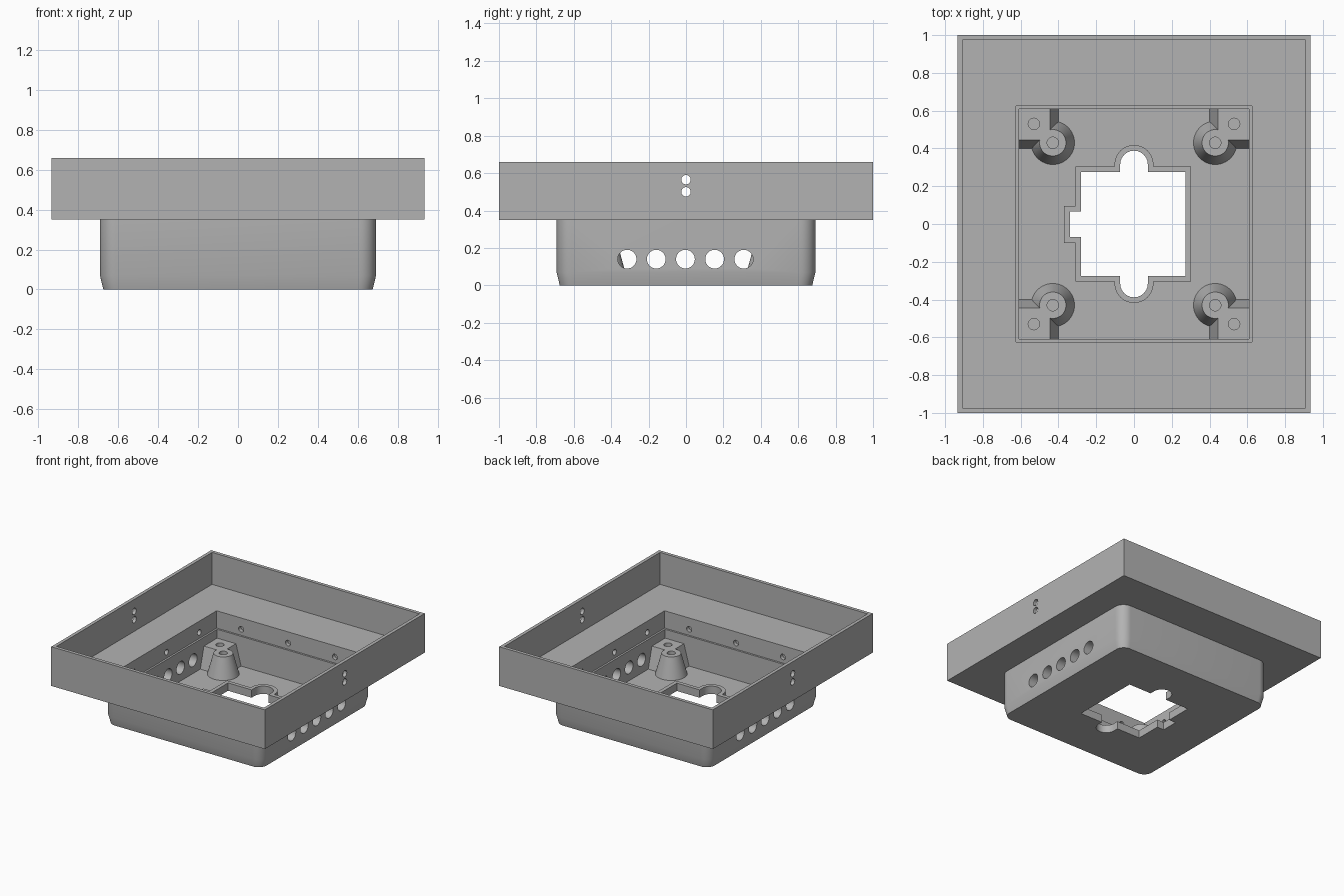
import bpy, bmesh, math

cube = bpy.data.objects.get("Cube")
if cube:
    bpy.data.objects.remove(cube, do_unlink=True)

grey = bpy.data.materials.new("plain_grey")
grey.use_nodes = True
GREY = (0.45, 0.45, 0.45, 1)
grey.diffuse_color = GREY
grey.node_tree.nodes["Principled BSDF"].inputs["Base Color"].default_value = GREY


def loft(name, levels):
    """Closed solid through (outline, height) levels with equal point counts."""
    bm = bmesh.new()
    rings = [[bm.verts.new((x, y, z)) for x, y in pts] for pts, z in levels]
    bm.faces.new(rings[0])
    bm.faces.new(rings[-1])
    n = len(rings[0])
    for a, b in zip(rings, rings[1:]):
        for i in range(n):
            j = (i + 1) % n
            bm.faces.new((a[i], a[j], b[j], b[i]))
    bmesh.ops.recalc_face_normals(bm, faces=bm.faces)
    mesh = bpy.data.meshes.new(name)
    bm.to_mesh(mesh)
    bm.free()
    mesh.materials.append(grey)
    ob = bpy.data.objects.new(name, mesh)
    bpy.context.collection.objects.link(ob)
    return ob


def rect(x0, x1, y0, y1):
    return [(x0, y0), (x1, y0), (x1, y1), (x0, y1)]


def square(h):
    return rect(-h, h, -h, h)


def arc(cx, cy, r, start, end, steps):
    angles = [math.radians(start + (end - start) * i / steps) for i in range(steps + 1)]
    return [(cx + r * math.cos(a), cy + r * math.sin(a)) for a in angles]


def circle(cx, cy, r):
    return arc(cx, cy, r, 0, 360, 48)[:-1]


def rounded(h, r):
    c = h - r
    corners = ((c, c), (-c, c), (-c, -c), (c, -c))
    return [p for k, (x, y) in enumerate(corners)
            for p in arc(x, y, r, 90 * k, 90 * k + 90, 10)]


def port_outline(g):
    """Floor opening with round ends and a side notch, grown by g."""
    x0, x1, y = -0.28 - g, 0.273 + g, 0.275 + g
    n0, n1, nx = -0.07 - g, 0.065 + g, -0.34 - g
    r = 0.073 + g
    return ([(x1, -y), (x1, y), (r, y)] + arc(0, 0.315, r, 0, 180, 24)
            + [(-r, y), (x0, y), (x0, n1), (nx, n1), (nx, n0), (x0, n0), (x0, -y), (-r, -y)]
            + arc(0, -0.315, r, 180, 360, 24) + [(r, -y)])


def boolean(target, other, operation="DIFFERENCE"):
    mod = target.modifiers.new("boolean", "BOOLEAN")
    mod.operation, mod.solver, mod.object = operation, "EXACT", other
    bpy.context.view_layer.objects.active = target
    bpy.ops.object.modifier_apply(modifier=mod.name)
    bpy.data.objects.remove(other, do_unlink=True)


def bore(target, axis, across, z, r, start, end):
    """Horizontal round hole along the x or y axis."""
    tool = loft("cutter", [(circle(0, 0, r), start), (circle(0, 0, r), end)])
    if axis == "x":
        tool.rotation_euler = (0, math.pi / 2, 0)
        tool.location = (0, across, z)
    else:
        tool.rotation_euler = (-math.pi / 2, 0, 0)
        tool.location = (across, 0, z)
    bpy.context.view_layer.update()
    boolean(target, tool)


def prism(name, outline, z0, z1):
    return loft(name, [(outline, z0), (outline, z1)])


FLOOR, LEDGE, SEAM, TRAY_FLOOR, TOP = 0.035, 0.27, 0.35, 0.407, 0.66

# Upper tray: thin walls, square floor opening, paired cable holes
tray = prism("upper_tray", rect(-0.935, 0.935, -1, 1), SEAM, TOP)
boolean(tray, prism("cutter", rect(-0.908, 0.908, -0.973, 0.973), TRAY_FLOOR, 1))
boolean(tray, prism("cutter", square(0.625), 0.2, 0.5))
for z in (0.5, 0.565):
    bore(tray, "x", 0, z, 0.025, -1.2, 1.2)

# Lower housing: rounded corners, tapered foot, stepped cavity
housing = loft("lower_housing", [(rounded(0.675, 0.07), 0), (rounded(0.692, 0.08), 0.07),
                                 (rounded(0.692, 0.08), SEAM)])
boolean(housing, prism("cutter", square(0.61), FLOOR, 0.5))
boolean(housing, prism("cutter", square(0.625), LEDGE, 0.5))
boolean(housing, prism("cutter", port_outline(0), -0.1, 0.2))

# Vent holes through both side walls
for i in range(-2, 3):
    bore(housing, "x", i * 0.156 - 0.003, 0.14, 0.05, -1, 1)

# Blind dimples around the inner wall
for axis in "xy":
    for across in (-0.41, 0, 0.41):
        bore(housing, axis, across, 0.318, 0.022, -0.655, 0.655)

# Raised rim around the floor opening
rim = prism("opening_rim", port_outline(0.03), FLOOR, 0.062)
boolean(rim, prism("cutter", port_outline(0), -0.1, 0.2))

# Corner screw posts: cone merged with a tapered corner block, mirrored
POST_TOP = 0.2
posts = loft("corner_posts", [(circle(0.43, 0.43, 0.115), FLOOR),
                              (circle(0.43, 0.43, 0.07), POST_TOP)])
block = loft("block", [(rect(0.4, 0.61, 0.4, 0.61), FLOOR),
                       (rect(0.445, 0.61, 0.445, 0.61), POST_TOP)])
boolean(posts, block, "UNION")
for c in (0.43, 0.53):
    boolean(posts, prism("cutter", circle(c, c, 0.03), 0.08, 0.4))
mirror = posts.modifiers.new("mirror", "MIRROR")
mirror.use_axis = (True, True, False)
bpy.context.view_layer.objects.active = posts
bpy.ops.object.modifier_apply(modifier=mirror.name)

# Smooth the round surfaces, keep edges crisp
bpy.ops.object.select_all(action="DESELECT")
for ob in (tray, housing, rim, posts):
    ob.select_set(True)
bpy.ops.object.shade_smooth_by_angle(angle=math.radians(25))
